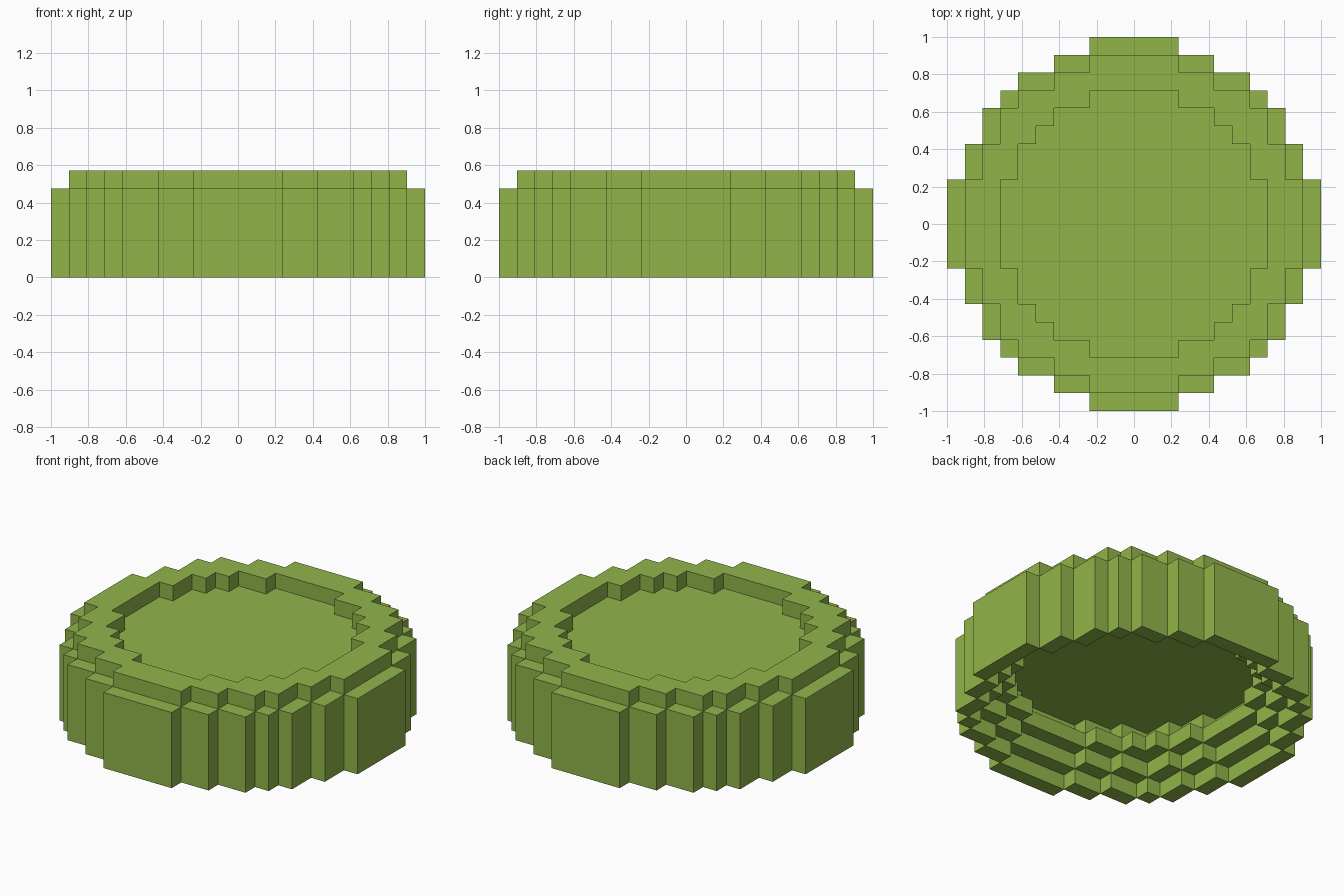
import bpy
import bmesh

cube = bpy.data.objects.get("Cube")
if cube:
    bpy.data.objects.remove(cube, do_unlink=True)

U = 2 / 21  # size of one block

# Stepped round outlines: outer corners (half width, half depth) of one quadrant, in blocks
OUTER = [(10.5, 2.5), (9.5, 4.5), (8.5, 6.5), (7.5, 7.5), (6.5, 8.5), (4.5, 9.5), (2.5, 10.5)]
RIM = [(9.5, 2.5), (8.5, 4.5), (7.5, 6.5), (6.5, 7.5), (4.5, 8.5), (2.5, 9.5)]
MIDDLE = [(8.5, 2.5), (7.5, 4.5), (6.5, 6.5), (4.5, 7.5), (2.5, 8.5)]
INNER = [(7.5, 2.5), (6.5, 4.5), (5.5, 5.5), (4.5, 6.5), (2.5, 7.5)]
CENTRE = []

# Path over the surface, from the hollow underside, round the rim, to the recessed top
PATH = [(CENTRE, 4), (MIDDLE, 4), (MIDDLE, 3), (INNER, 3), (INNER, 2), (MIDDLE, 2), (MIDDLE, 1),
        (RIM, 1), (RIM, 0), (OUTER, 0), (OUTER, 5), (RIM, 5), (RIM, 6), (INNER, 6), (INNER, 5),
        (CENTRE, 5)]


def outline(corners):
    """Full stepped outline, counter-clockwise."""
    q = [corners[0]]
    for a, b in zip(corners, corners[1:]):
        q += [(b[0], a[1]), b]
    return (q + [(-x, y) for x, y in reversed(q)] + [(-x, -y) for x, y in q]
            + [(x, -y) for x, y in reversed(q)])


def half_width(corners, y):
    return max((cx for cx, cy in corners if abs(y) < cy), default=0)


bm = bmesh.new()


def face(points):
    bm.faces.new([bm.verts.new((x * U, y * U, z * U)) for x, y, z in points])


def wall(corners, z1, z2):
    loop = outline(corners)
    for a, b in zip(loop, loop[1:] + loop[:1]):
        face([(*a, z1), (*b, z1), (*b, z2), (*a, z2)])


def ledge(start, end, z):
    """Flat surface between two outlines, in strips; faces down when it grows outward."""
    cuts = sorted({s * y for _, y in start + end for s in (-1, 1)})
    for y1, y2 in zip(cuts, cuts[1:]):
        ws, we = (half_width(c, (y1 + y2) / 2) for c in (start, end))
        lo, hi = min(ws, we), max(ws, we)
        if lo == hi:
            continue
        spans = [(-hi, hi)] if lo == 0 else [(-hi, -lo), (lo, hi)]
        for x1, x2 in spans:
            pts = [(x1, y1, z), (x2, y1, z), (x2, y2, z), (x1, y2, z)]
            face(pts[::-1] if we > ws else pts)


for (c1, z1), (c2, z2) in zip(PATH, PATH[1:]):
    if c1 is c2:
        wall(c1, z1, z2)
    else:
        ledge(c1, c2, z1)

bmesh.ops.remove_doubles(bm, verts=bm.verts, dist=0.001)
mesh = bpy.data.meshes.new("round_block_cap")
bm.to_mesh(mesh)
bm.free()

# Single flat colour
green = bpy.data.materials.new("leaf green")
green.use_nodes = True
colour = (0.283, 0.46, 0.068, 1)
green.diffuse_color = colour
green.node_tree.nodes["Principled BSDF"].inputs["Base Color"].default_value = colour
mesh.materials.append(green)

cap = bpy.data.objects.new("round_block_cap", mesh)
bpy.context.collection.objects.link(cap)
